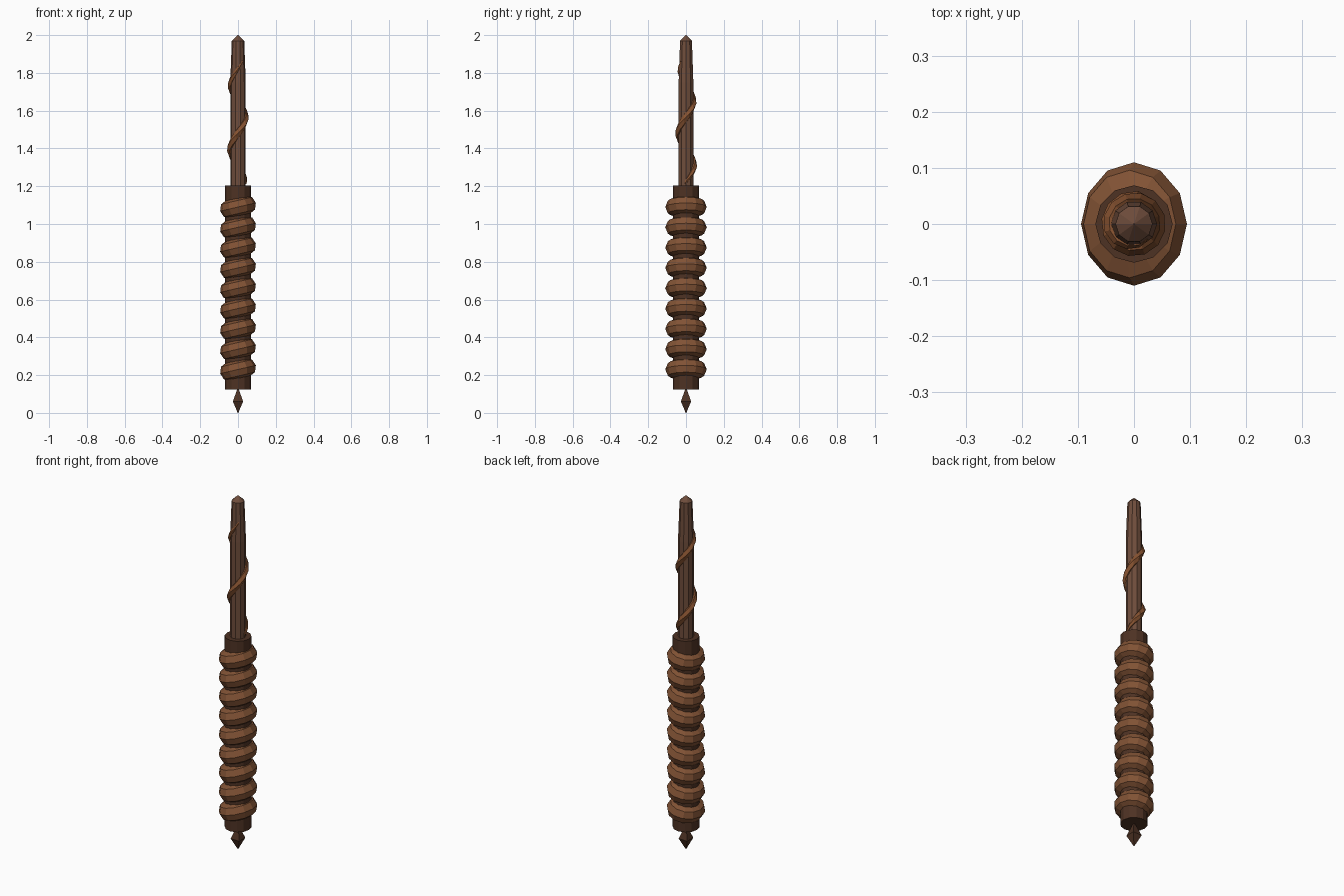
import bpy, math
from mathutils import Matrix

if "Cube" in bpy.data.objects:
    bpy.data.objects.remove(bpy.data.objects["Cube"])


def material(name, rgb):
    m = bpy.data.materials.new(name)
    m.diffuse_color = (*rgb, 1)
    m.use_nodes = True
    m.node_tree.nodes["Principled BSDF"].inputs["Base Color"].default_value = m.diffuse_color
    return m


DARK = material("dark wood", (0.075, 0.032, 0.017))
GRIP = material("warm brown", (0.22, 0.085, 0.035))
BLADE = material("dull brown", (0.16, 0.075, 0.045))
VINE = material("orange brown", (0.24, 0.085, 0.03))


def mesh_object(name, verts, faces, mat):
    me = bpy.data.meshes.new(name)
    me.from_pydata(verts, [], faces)
    me.materials.append(mat)
    ob = bpy.data.objects.new(name, me)
    bpy.context.collection.objects.link(ob)
    return ob


def lathe(name, profile, sides, mat, turn=0.0):
    """Closed solid from (radius, z) pairs, bottom to top."""
    verts = [(r * math.cos(turn + math.tau * i / sides),
              r * math.sin(turn + math.tau * i / sides), z)
             for r, z in profile for i in range(sides)]
    faces = [(k * sides + i, k * sides + (i + 1) % sides,
              (k + 1) * sides + (i + 1) % sides, (k + 1) * sides + i)
             for k in range(len(profile) - 1) for i in range(sides)]
    faces += [tuple(reversed(range(sides))),
              tuple(range((len(profile) - 1) * sides, len(profile) * sides))]
    return mesh_object(name, verts, faces, mat)


def vine(name, z0, z1, pitch, start, path_r, thick, mat, sides=6, per_turn=12):
    """Tapered strand coiling up the blade."""
    n = round((z1 - z0) / pitch * per_turn)
    verts, faces = [], []
    for k in range(n + 1):
        t = k / n
        a = start + math.tau * (z1 - z0) * t / pitch
        z = z0 + (z1 - z0) * t
        r = thick * min(1, 0.35 + 5 * t, 0.25 + 4 * (1 - t))
        pr = path_r * (1 - 0.15 * t)
        for i in range(sides):
            b = math.tau * i / sides
            d = pr + r * math.cos(b)
            verts.append((d * math.cos(a), d * math.sin(a), z + 1.5 * r * math.sin(b)))
    for k in range(n):
        for i in range(sides):
            j = (i + 1) % sides
            faces.append((k * sides + i, (k + 1) * sides + i,
                          (k + 1) * sides + j, k * sides + j))
    faces += [tuple(range(sides)), tuple(reversed(range(n * sides, (n + 1) * sides)))]
    return mesh_object(name, verts, faces, mat)


# Pommel spike and handle core
lathe("pommel_spike", [(0.002, 0), (0.038, 0.06), (0.004, 0.13)], 4, DARK, math.pi / 4)
lathe("handle_core", [(0.069, 0.125), (0.069, 1.205)], 12, DARK)

# Nine tilted oval grip rings
for n in range(9):
    bpy.ops.mesh.primitive_torus_add(major_segments=12, minor_segments=8,
                                     major_radius=0.062, minor_radius=0.048)
    ring = bpy.context.object
    ring.name = f"grip_ring_{n + 1}"
    ring.data.transform(Matrix.Translation((0, 0, 0.23 + n * 0.1075))
                        @ Matrix.Rotation(math.radians(-13), 4, 'Y')
                        @ Matrix.Diagonal((0.88, 1, 1, 1)))
    ring.data.materials.append(GRIP)

# Tapered blade rod with pointed end
lathe("blade_rod", [(0.041, 1.2), (0.041, 1.75), (0.033, 1.97), (0.001, 2.0)], 10, BLADE)

# Strand coiled around the blade
vine("blade_vine", 1.22, 1.86, 0.34, math.pi / 2 - math.tau * 0.09 / 0.34,
     0.04, 0.02, VINE)
